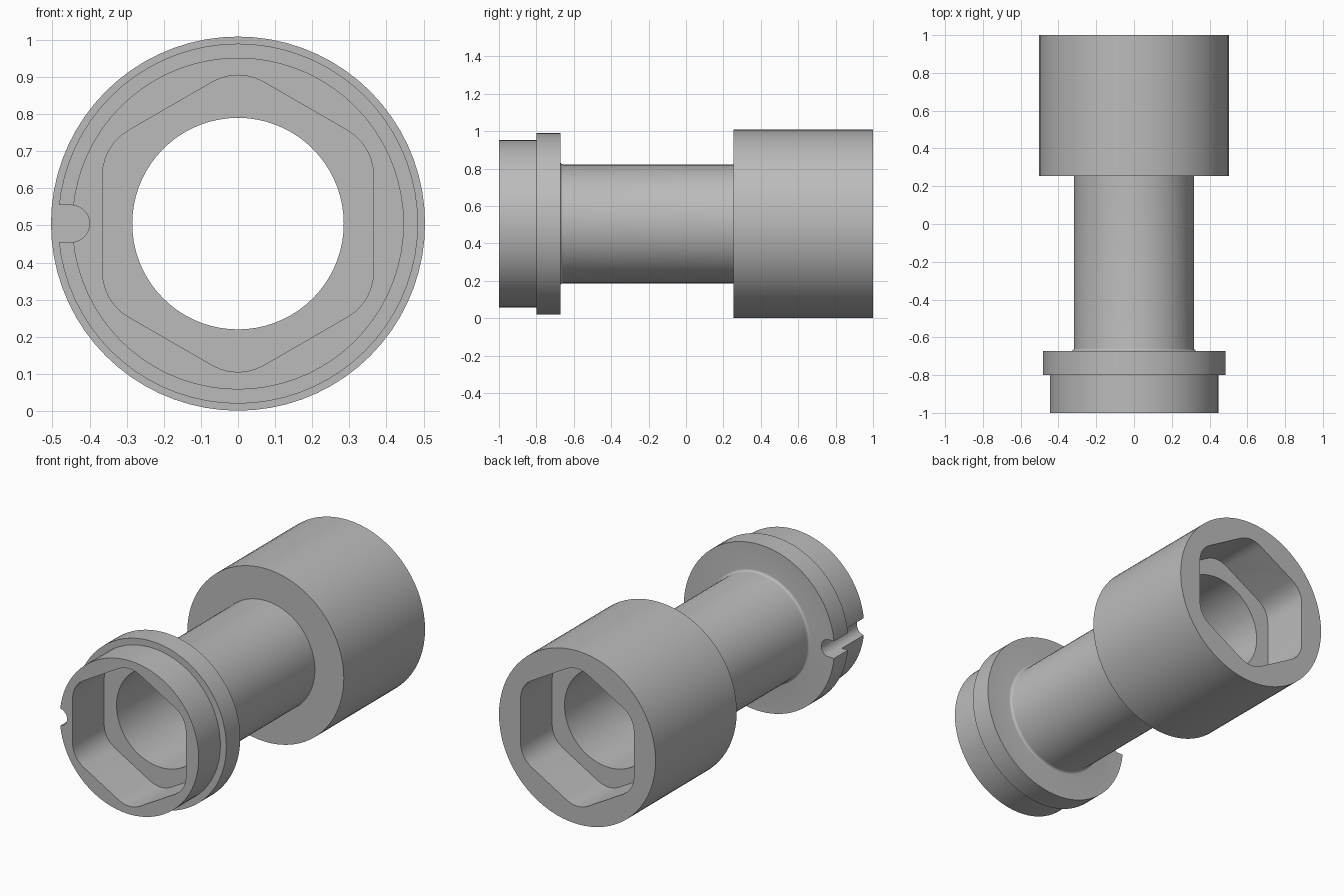
import bpy, bmesh, math
from mathutils import Matrix, Vector

cube = bpy.data.objects.get("Cube")
if cube:
    bpy.data.objects.remove(cube, do_unlink=True)

AXIS_Z = 0.505
BORE, TUBE, COLLAR, FLANGE, SOCKET = 0.285, 0.318, 0.447, 0.485, 0.504
POCKET = 0.29
FLANGE_BACK, FILLET = -0.672, 0.014

grey = bpy.data.materials.new("grey_metal")
grey.use_nodes = True
colour = (0.5, 0.5, 0.5, 1)
grey.diffuse_color = colour
grey.node_tree.nodes["Principled BSDF"].inputs["Base Color"].default_value = colour


def make_object(name, bm):
    bmesh.ops.recalc_face_normals(bm, faces=bm.faces)
    mesh = bpy.data.meshes.new(name)
    bm.to_mesh(mesh)
    bm.free()
    mesh.materials.append(grey)
    obj = bpy.data.objects.new(name, mesh)
    bpy.context.collection.objects.link(obj)
    return obj


def lathe(name, profile, steps=72):
    """Revolve a closed (radius, y) profile about the long axis."""
    bm = bmesh.new()
    rings = []
    for i in range(steps):
        a = math.tau * i / steps
        rings.append([bm.verts.new((r * math.cos(a), y, AXIS_Z + r * math.sin(a)))
                      for r, y in profile])
    n = len(profile)
    for i in range(steps):
        a, b = rings[i], rings[(i + 1) % steps]
        for j in range(n):
            k = (j + 1) % n
            bm.faces.new((a[j], a[k], b[k], b[j]))
    return make_object(name, bm)


def prism(name, outline, y0, y1):
    """Extrude an (x, z) outline along y."""
    bm = bmesh.new()
    face = bm.faces.new([bm.verts.new((x, y0, AXIS_Z + z)) for x, z in outline])
    ext = bmesh.ops.extrude_face_region(bm, geom=[face])
    moved = [v for v in ext["geom"] if isinstance(v, bmesh.types.BMVert)]
    bmesh.ops.translate(bm, verts=moved, vec=(0, y1 - y0, 0))
    return make_object(name, bm)


def arc(cx, cz, r, start, end, steps):
    return [(cx + r * math.cos(t), cz + r * math.sin(t))
            for t in (start + (end - start) * i / steps for i in range(steps + 1))]


def cut(body, cutter):
    cutter.hide_render = True
    mod = body.modifiers.new("cut", "BOOLEAN")
    mod.operation, mod.solver, mod.object = "DIFFERENCE", "EXACT", cutter
    bpy.context.view_layer.objects.active = body
    bpy.ops.object.modifier_apply(modifier=mod.name)
    bpy.data.objects.remove(cutter, do_unlink=True)


# Turned body: stepped collar and flange, filleted tube, large socket, through bore
fillet = [(TUBE + FILLET * (1 - math.sin(t)), FLANGE_BACK + FILLET * (1 - math.cos(t)))
          for t in (math.pi / 2 * i / 5 for i in range(6))]
profile = [(BORE, -1), (COLLAR, -1), (COLLAR, -0.8), (FLANGE, -0.8),
           (FLANGE, FLANGE_BACK), *fillet, (TUBE, 0.253),
           (SOCKET, 0.253), (SOCKET, 1), (BORE, 1)]
body = lathe("coupling_body", profile)

# Rounded hexagonal pockets at both ends
corner = 0.139
reach = (0.365 - corner) / math.cos(math.pi / 6)
hexagon = []
for i in range(6):
    a = math.pi / 2 + i * math.pi / 3
    hexagon += arc(reach * math.cos(a), reach * math.sin(a), corner,
                   a - math.pi / 6, a + math.pi / 6, 6)
for side in (-1, 1):
    cut(body, prism("pocket_cutter", hexagon, side * (1 - POCKET), side * 1.1))

# Round-bottomed keyway through the collar and flange
keyway = [(-0.6, -0.05), *arc(-0.45, 0, 0.05, -math.pi / 2, math.pi / 2, 14), (-0.6, 0.05)]
cut(body, prism("keyway_cutter", keyway, -1.1, FLANGE_BACK + 0.05))

# Smooth round surfaces, crisp edges
bpy.ops.object.select_all(action="DESELECT")
body.select_set(True)
bpy.context.view_layer.objects.active = body
bpy.ops.object.shade_smooth_by_angle(angle=math.radians(30))
